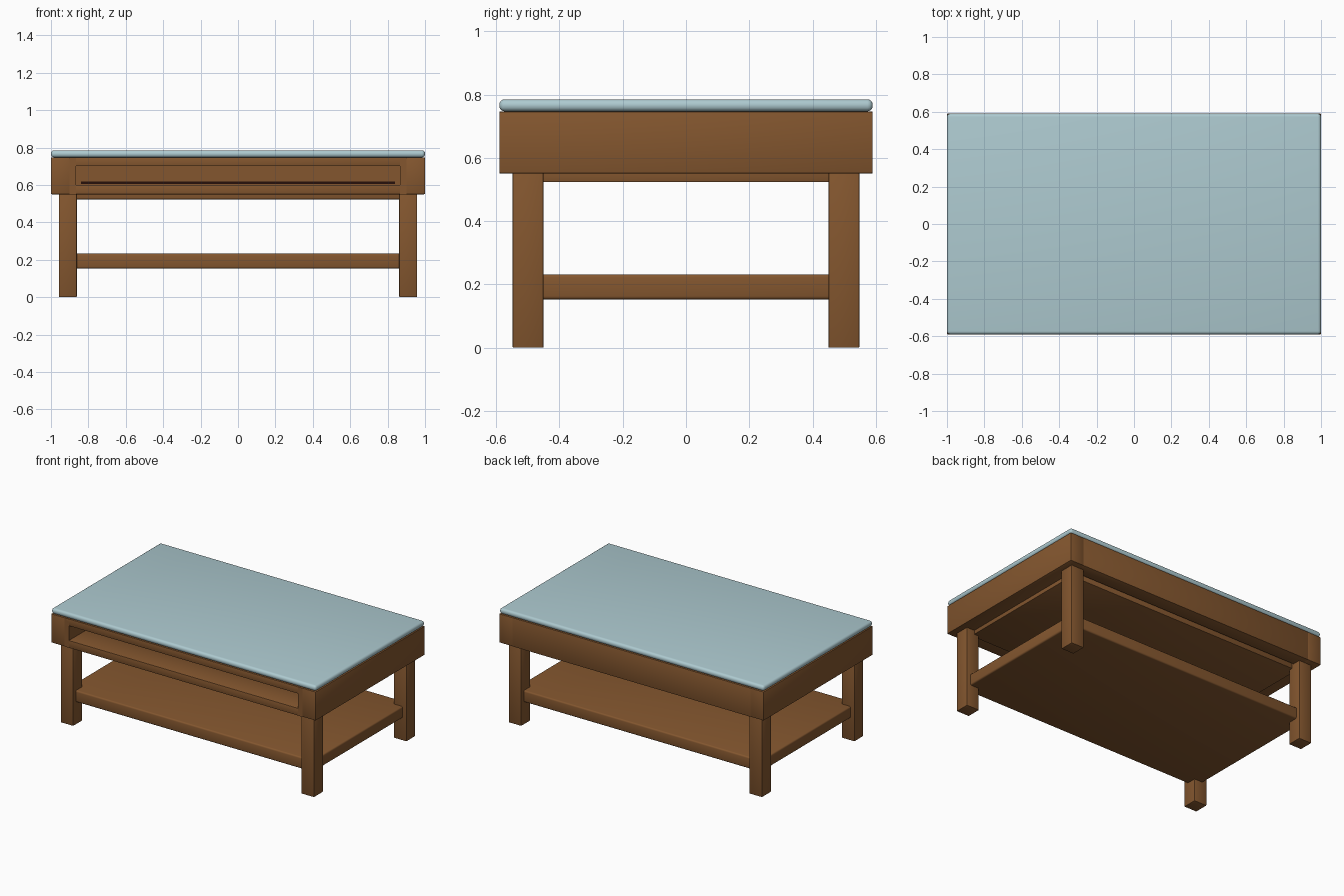
import bpy

cube = bpy.data.objects.get("Cube")
if cube:
    bpy.data.objects.remove(cube, do_unlink=True)


def material(name, rgb):
    mat = bpy.data.materials.new(name)
    mat.use_nodes = True
    mat.diffuse_color = (*rgb, 1)
    mat.node_tree.nodes["Principled BSDF"].inputs["Base Color"].default_value = (*rgb, 1)
    return mat


WOOD = material("brown wood", (0.23, 0.094, 0.028))
GLASS = material("pale blue top", (0.42, 0.59, 0.63))
DARK = material("dark slot", (0.02, 0.005, 0.003))


def box(name, x, y, z, mat=WOOD, bevel=0.005, segments=2):
    """Bevelled box spanning the (low, high) ranges in x, y and z."""
    spans = (x, y, z)
    bpy.ops.mesh.primitive_cube_add(size=1, location=[(a + b) / 2 for a, b in spans])
    ob = bpy.context.object
    ob.name = name
    ob.scale = [b - a for a, b in spans]
    bpy.ops.object.transform_apply(location=False, rotation=False, scale=True)
    ob.data.materials.append(mat)
    if bevel:
        mod = ob.modifiers.new("rounded edges", "BEVEL")
        mod.width = bevel
        mod.segments = segments
        bpy.ops.object.modifier_apply(modifier=mod.name)
        bpy.ops.object.shade_smooth_by_angle()
    return ob


W, D = 1.0, 0.59           # half width and half depth
LOW, HIGH = 0.55, 0.747    # apron height range

# Table top with rounded edge
box("table_top", (-W, W), (-D, D), (HIGH, 0.785), GLASS, 0.017, 4)

# Apron: two side boards, back board, and front rails around the open niche
for side, s in (("right", -1), ("left", 1)):
    box(side + "_side_board", sorted((s * 0.895, s * W)), (-D, D), (LOW, HIGH))
    box(side + "_niche_post", sorted((s * 0.865, s * 0.9)), (1 - D - 1, -0.40),
        (LOW, HIGH - 0.002), bevel=0)
box("back_board", (-0.9, 0.9), (0.49, D), (LOW, HIGH), bevel=0.003)
box("front_lower_rail", (-0.9, 0.9), (-D, -0.40), (LOW, 0.60), bevel=0.002)
box("front_upper_rail", (-0.9, 0.9), (-D, -0.40), (0.70, HIGH), bevel=0.002)

# Niche back wall with a dark slot along its foot
box("niche_back", (-0.88, 0.88), (-0.41, -0.38), (0.59, 0.71), bevel=0)
box("niche_slot", (-0.84, 0.84), (-0.415, -0.408), (0.604, 0.617), DARK, bevel=0)

# Bottom panel just below the apron
box("bottom_panel", (-0.9, 0.9), (-0.48, 0.48), (0.523, 0.58))

# Lower shelf set between the legs
box("lower_shelf", (-0.93, 0.93), (-0.52, 0.52), (0.153, 0.232), bevel=0.01, segments=3)

# Legs
for side, s in (("right", -1), ("left", 1)):
    for end, t in (("front", -1), ("back", 1)):
        box(f"{end}_{side}_leg", sorted((s * 0.862, s * 0.958)),
            sorted((t * 0.45, t * 0.548)), (0, 0.56), bevel=0.004)
